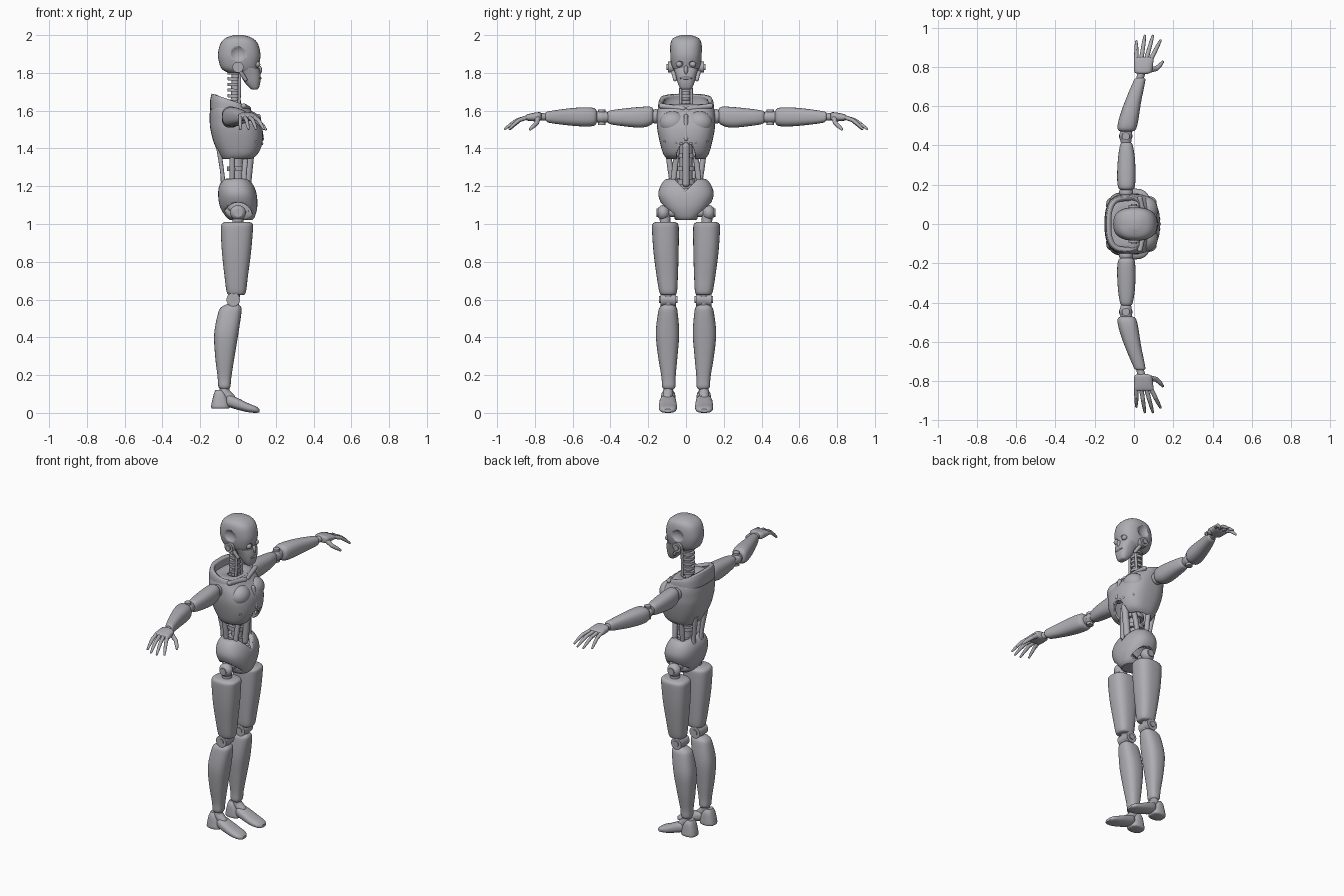
import bpy, bmesh, math
from mathutils import Vector, Matrix

GREY = bpy.data.materials.new("light grey metal")
GREY.diffuse_color = (0.42, 0.42, 0.45, 1)
DARK = GREY


def finish(name, bm, mirror=False, solid=0, cutters=(), helper=False, recalc=True):
    if recalc:
        bmesh.ops.recalc_face_normals(bm, faces=bm.faces)
    me = bpy.data.meshes.new(name)
    bm.to_mesh(me)
    bm.free()
    me.materials.append(GREY)
    ob = bpy.data.objects.new(name, me)
    bpy.context.collection.objects.link(ob)
    bpy.ops.object.select_all(action='DESELECT')
    bpy.context.view_layer.objects.active = ob
    ob.select_set(True)
    bpy.ops.object.shade_smooth_by_angle(angle=math.radians(40))
    if solid:
        m = ob.modifiers.new("thickness", 'SOLIDIFY')
        m.thickness, m.offset = solid, -1
    for c in cutters:
        m = ob.modifiers.new("cut", 'BOOLEAN')
        m.operation, m.solver, m.object = 'DIFFERENCE', 'EXACT', c
    if mirror:
        m = ob.modifiers.new("mirror", 'MIRROR')
        m.use_axis = (False, True, False)
    ob.hide_render = helper
    return ob


def smooth_rings(rings, steps=4):
    out = []
    for i in range(len(rings) - 1):
        p0, p1, p2, p3 = (rings[max(i - 1, 0)], rings[i], rings[i + 1], rings[min(i + 2, len(rings) - 1)])
        for s in range(steps):
            t = s / steps
            out.append([0.5 * (2 * b + (c - a) * t + (2 * a - 5 * b + 4 * c - d) * t * t
                        + (3 * b - a - 3 * c + d) * t ** 3) for a, b, c, d in zip(p0, p1, p2, p3)])
    return out + [list(rings[-1])]


def loft(name, axis, rings, power=2.4, n=36, caps=True, tilt=0, **kw):
    """Rings are (t, u0, u1, v0, v1): position on the axis and extents across it."""
    bm = bmesh.new()
    rows = []
    rings = smooth_rings(rings)
    for k, (t, u0, u1, v0, v1) in enumerate(rings):
        row = []
        for i in range(n):
            a = 2 * math.pi * i / n
            c, s = math.cos(a), math.sin(a)
            u = (u0 + u1) / 2 + (u1 - u0) / 2 * math.copysign(abs(c) ** (2 / power), c)
            v = (v0 + v1) / 2 + (v1 - v0) / 2 * math.copysign(abs(s) ** (2 / power), s)
            w = t + tilt * (u + 0.04) * k / (len(rings) - 1)
            row.append(bm.verts.new({'x': (w, u, v), 'y': (u, w, v), 'z': (u, v, w)}[axis]))
        rows.append(row)
    for r, q in zip(rows, rows[1:]):
        for i in range(n):
            j = (i + 1) % n
            bm.faces.new((r[i], r[j], q[j], q[i]))
    if caps:
        bm.faces.new(rows[0])
        bm.faces.new(rows[-1])
    return finish(name, bm, recalc=caps, **kw)


def rods(name, chains, n=14, balls=True, **kw):
    """Each chain is a list of (point, radius) joined by tapered rods."""
    bm = bmesh.new()
    for chain in chains:
        for (p, r), (q, s) in zip(chain, chain[1:]):
            p, q = Vector(p), Vector(q)
            rot = (q - p).to_track_quat('Z', 'Y').to_matrix().to_4x4()
            bmesh.ops.create_cone(bm, cap_ends=True, segments=n, radius1=r, radius2=s,
                                  depth=(q - p).length, matrix=Matrix.Translation((p + q) / 2) @ rot)
        if balls:
            for p, r in chain:
                bmesh.ops.create_uvsphere(bm, u_segments=n, v_segments=8, radius=r, matrix=Matrix.Translation(p))
    return finish(name, bm, **kw)


def ball(name, c, size, **kw):
    bm = bmesh.new()
    bmesh.ops.create_uvsphere(bm, u_segments=28, v_segments=16, radius=1,
                              matrix=Matrix.Translation(c) @ Matrix.Diagonal((*size, 1)))
    return finish(name, bm, **kw)


def pin(name, a, b, r, **kw):
    return rods(name, [[(a, r), (b, r)]], n=28, balls=False, **kw)


# Head: cranium with temple hollows and eye sockets, jaw, nose, eyes, ears
temple = ball("temple_cutter", (0.0, 0.118, 1.90), (0.055, 0.05, 0.055), mirror=True, helper=True)
socket = ball("socket_cutter", (0.125, 0.036, 1.845), (0.03, 0.024, 0.02), mirror=True, helper=True)
loft("cranium", 'z', [(1.80, -.05, .09, -.05, .05), (1.82, -.085, .105, -.068, .068),
     (1.855, -.1, .114, -.08, .08), (1.90, -.106, .119, -.085, .085), (1.955, -.093, .105, -.082, .082),
     (1.985, -.065, .075, -.066, .066), (2.0, -.02, .03, -.025, .025)], 2.5, cutters=[temple, socket])
loft("jaw", 'z', [(1.712, .075, .1, -.022, .022), (1.72, .062, .11, -.032, .032),
     (1.75, .035, .118, -.045, .045), (1.79, .012, .12, -.056, .056), (1.825, -.01, .113, -.066, .066)], 2.6)
ball("nose", (.113, 0, 1.815), (.014, .011, .024))
ball("mouth_ridge", (.112, 0, 1.772), (.012, .034, .008))
ball("eye", (.102, .036, 1.845), (.016, .017, .016), mirror=True)
pin("ear_disc", (0, .05, 1.83), (0, .095, 1.83), .029, mirror=True)
pin("ear_hub", (0, .09, 1.83), (0, .102, 1.83), .016, mirror=True)
rods("jaw_hinge", [[((0, .072, 1.825), .012), ((.04, .058, 1.765), .01)]], mirror=True)

# Neck: core, vertebrae and side rods
pin("neck_core", (-.02, 0, 1.56), (-.01, 0, 1.84), .022)
for i in range(6):
    z = 1.64 + i * .03
    pin("neck_vertebra", (-.02, 0, z), (-.0195, 0, z + .016), .035)
rods("neck_rod", [[((.005, .03, 1.6), .008), ((.01, .026, 1.81), .008)]], mirror=True)

# Chest shell with an arch between the ribs
arch = ball("rib_arch_cutter", (.12, 0, 1.33), (.12, .055, .1), helper=True)
loft("chest_shell", 'z', [(1.345, -.085, .075, -.1, .1), (1.37, -.1, .108, -.12, .12),
     (1.43, -.128, .13, -.138, .138), (1.50, -.146, .13, -.152, .152), (1.55, -.15, .112, -.154, .154),
     (1.595, -.149, .075, -.152, .152), (1.625, -.14, .05, -.14, .14), (1.635, -.1, .03, -.09, .09),
     (1.625, -.06, .015, -.04, .04)], 2.7, n=48, caps=False, solid=.015, cutters=[arch])
loft("collar", 'z', [(1.605, -.148, .065, -.148, .148), (1.64, -.147, .055, -.146, .146),
     (1.657, -.14, .045, -.138, .138)], 2.7, n=48, caps=False, tilt=-.33, solid=.025)
ball("chest_plate", (.062, .07, 1.535), (.06, .07, .062), mirror=True)
for i in range(4):
    a = .025 + i * .028
    ball("rib_stud", (.127 - a * a * 3, a, 1.425 + i * .004), (.009, .009, .008), mirror=True)
rods("breastbone", [[((.108, 0, 1.57), .012), ((.125, 0, 1.45), .012)]])
rods("collar_bone", [[((.055, .015, 1.61), .014), ((.03, .13, 1.625), .014)]], mirror=True)

# Waist: spine, front tube, side straps and back struts
pin("spine", (0, 0, 1.14), (-.01, 0, 1.46), .034)
for z in (1.21, 1.28, 1.35):
    pin("spine_disc", (-.005, 0, z), (-.005, 0, z + .025), .053)
rods("belly_tube", [[((.05, 0, 1.215), .02), ((.07, 0, 1.41), .02)]])
rods("side_rod", [[((-.03, .07, 1.19), .012), ((-.03, .082, 1.29), .016), ((-.03, .1, 1.41), .013)]], mirror=True)
loft("belly_strap", 'z', [(1.19, .02, .045, .06, .082), (1.29, .02, .048, .045, .075),
     (1.42, .035, .065, .03, .055)], 3, n=20, mirror=True)
loft("back_strut", 'z', [(1.12, -.095, -.06, .02, .055), (1.25, -.092, -.07, .025, .05),
     (1.40, -.115, -.09, .03, .065)], 3, n=20, mirror=True)

# Pelvis: hip shell with leg openings and a front notch
leg_hole = pin("leg_hole_cutter", (0, .062, 1.035), (0, .25, 1.035), .078, mirror=True, helper=True)
notch = rods("notch_cutter", [[((.03, 0, 1.26), .085), ((.2, 0, 1.26), .085)]], n=4, balls=False, helper=True)
loft("pelvis", 'z', [(1.02, -.04, .075, -.05, .05), (1.04, -.065, .09, -.075, .075),
     (1.09, -.095, .102, -.12, .12), (1.15, -.105, .1, -.146, .146), (1.20, -.1, .085, -.136, .136),
     (1.235, -.078, .06, -.11, .11), (1.24, -.05, .035, -.08, .08)], 2.4, n=48, caps=False, solid=.022,
     cutters=[leg_hole, notch])
loft("crotch_plate", 'z', [(1.02, -.04, .07, -.055, .055), (1.08, -.06, .098, -.06, .06),
     (1.16, -.07, .098, -.045, .045), (1.19, -.05, .075, -.025, .025)], 2.6)

# Legs
ball("hip_ball", (0, .12, 1.06), (.042, .035, .04), mirror=True)
pin("hip_pin", (0, .03, 1.06), (0, .155, 1.06), .022, mirror=True)
pin("hip_stem", (0, .11, .98), (0, .112, 1.06), .028, mirror=True)
loft("thigh", 'z', [(.625, -.045, .03, .06, .13), (.64, -.06, .042, .048, .141), (.72, -.071, .052, .043, .155),
     (.85, -.085, .069, .039, .172), (.97, -.091, .079, .038, .18), (1.0, -.086, .078, .042, .177),
     (1.01, -.07, .062, .058, .162)], 2.6, mirror=True)
pin("knee_lug", (-.025, .052, .6), (-.025, .136, .6), .036, mirror=True)
pin("knee_hub", (-.025, .046, .6), (-.025, .142, .6), .018, mirror=True)
pin("knee_link", (-.03, .094, .54), (-.015, .094, .66), .03, mirror=True)
loft("shin", 'z', [(.125, -.09, -.05, .066, .115), (.14, -.104, -.04, .056, .127), (.19, -.108, -.035, .055, .13),
     (.3, -.121, -.018, .045, .148), (.42, -.126, .002, .036, .16), (.53, -.105, .018, .044, .148),
     (.56, -.088, .016, .052, .138), (.575, -.06, .0, .07, .12)], 2.5, mirror=True)
rods("ankle", [[((-.075, .092, .15), .024), ((-.07, .095, .105), .028), ((-.04, .096, .075), .028)]],
     mirror=True)

# Feet: heel cup and long toe shell
loft("heel", 'z', [(.022, -.135, -.05, .06, .128), (.03, -.142, -.045, .052, .138), (.06, -.138, -.05, .053, .136),
     (.1, -.128, -.065, .058, .13), (.122, -.118, -.085, .07, .118)], 2.6, n=28, mirror=True)
loft("toe_shell", 'x', [(-.062, .065, .125, .04, .085), (-.045, .054, .137, .03, .096), (.0, .05, .142, .016, .078),
     (.05, .048, .144, .004, .053), (.095, .055, .138, .0, .034), (.114, .075, .118, .003, .02)],
     2.5, n=28, mirror=True)

# Arms
ball("shoulder_ball", (-.04, .16, 1.57), (.036, .034, .038), mirror=True)
loft("upper_arm", 'y', [(.172, -.062, -.015, 1.545, 1.6), (.185, -.08, .002, 1.525, 1.62),
     (.24, -.086, .008, 1.51, 1.62), (.34, -.081, .004, 1.519, 1.61), (.405, -.07, -.008, 1.53, 1.6),
     (.415, -.058, -.02, 1.545, 1.588)], 2.5, mirror=True)
rods("elbow", [[((-.04, .4, 1.565), .024), ((-.042, .447, 1.566), .034), ((-.035, .5, 1.567), .024)]], mirror=True)
pin("elbow_hub", (-.042, .447, 1.525), (-.042, .447, 1.607), .02, mirror=True)
loft("forearm", 'y', [(.47, -.065, -.01, 1.545, 1.592), (.483, -.083, .01, 1.522, 1.612),
     (.53, -.078, .022, 1.516, 1.618), (.62, -.048, .036, 1.522, 1.612), (.72, -.006, .056, 1.535, 1.598),
     (.74, .006, .056, 1.545, 1.592), (.745, .018, .046, 1.555, 1.582)], 2.5, mirror=True)
rods("wrist", [[((.028, .735, 1.567), .019), ((.04, .775, 1.567), .02)]], mirror=True)

# Hands: palm and jointed fingers
loft("palm", 'y', [(.765, .02, .07, 1.555, 1.585), (.775, .002, .09, 1.546, 1.592), (.81, .0, .096, 1.544, 1.588),
     (.842, .0, .1, 1.548, 1.58), (.85, .01, .09, 1.556, 1.572)], 2.8, n=28, mirror=True)
fingers = []
for base, tip, y in ((.012, .012, .93), (.038, .055, .958), (.064, .096, .958), (.089, .135, .935)):
    chain = []
    for f, z, r in ((0, 1.563, .0115), (.42, 1.55, .0105), (.72, 1.528, .0095), (1, 1.504, .006)):
        chain.append(((base + (tip - base) * f, .845 + (y - .845) * f, z), r))
    fingers.append(chain)
fingers.append([((.08, .785, 1.56), .015), ((.112, .79, 1.535), .012), ((.132, .808, 1.518), .011),
                ((.146, .825, 1.502), .007)])
rods("fingers", fingers, n=12, mirror=True)
